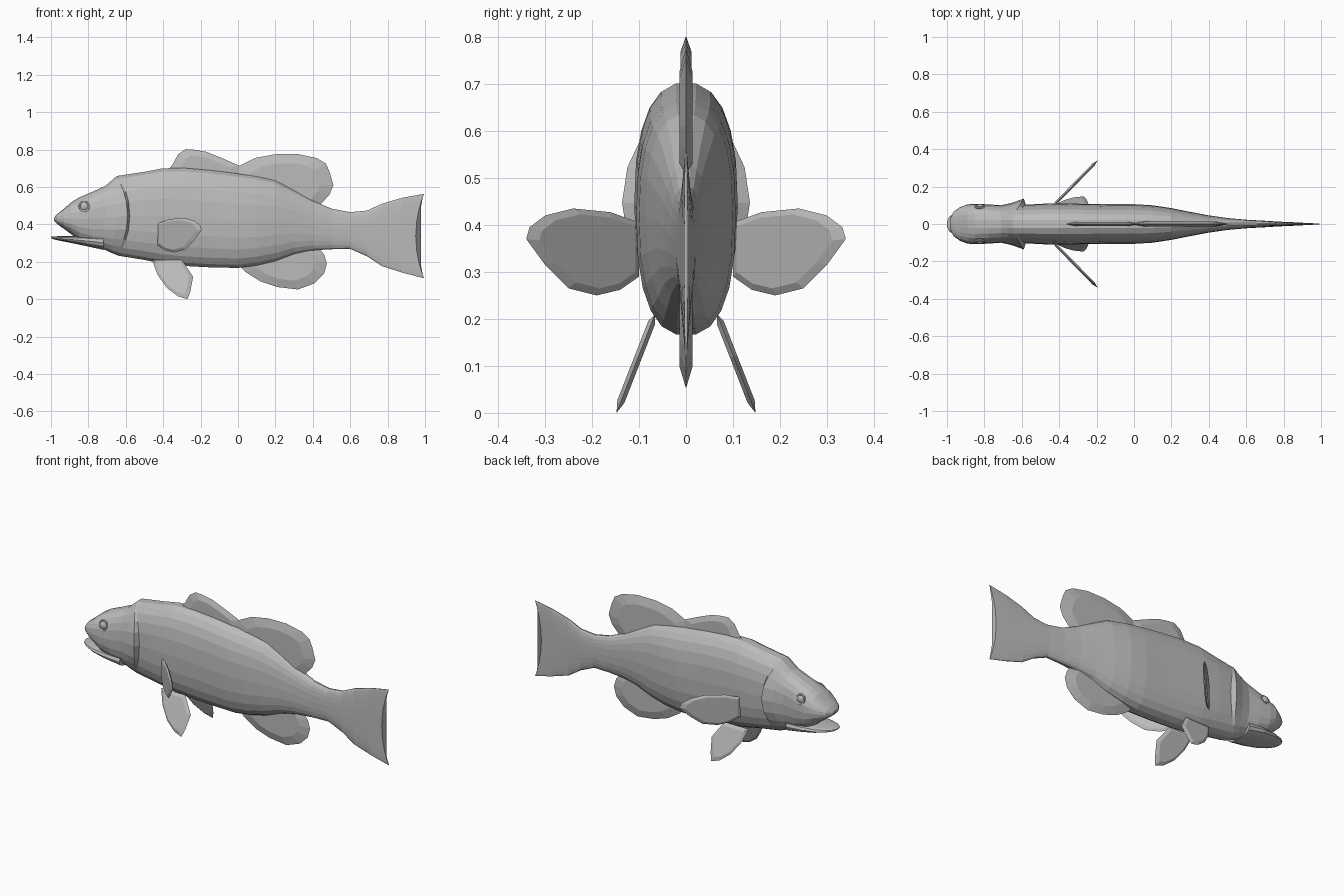
import bpy, bmesh, math
from mathutils import Vector, Matrix

cube = bpy.data.objects.get("Cube")
if cube:
    bpy.data.objects.remove(cube, do_unlink=True)

grey = bpy.data.materials.new("plain grey")
grey.use_nodes = True
grey.diffuse_color = (0.5, 0.5, 0.5, 1)
shader = next(n for n in grey.node_tree.nodes if n.type == "BSDF_PRINCIPLED")
shader.inputs["Base Color"].default_value = grey.diffuse_color


def finish(name, bm):
    """Turn a bmesh into a flat shaded object."""
    bmesh.ops.recalc_face_normals(bm, faces=bm.faces)
    mesh = bpy.data.meshes.new(name)
    bm.to_mesh(mesh)
    bm.free()
    mesh.materials.append(grey)
    obj = bpy.data.objects.new(name, mesh)
    bpy.context.collection.objects.link(obj)
    return obj


def signed_power(value, exponent):
    return math.copysign(abs(value) ** exponent, value)


def loft(name, stations, segments=22, power=0.82):
    """Skin rounded sections: x, bottom, top, half width, bow, flare."""
    bm = bmesh.new()
    rings = []
    for x, bottom, top, width, *extra in stations:
        bow, flare = extra or (0, 0)
        ring = []
        for i in range(segments):
            angle = math.tau * i / segments
            side = signed_power(math.cos(angle), power)
            rise = signed_power(math.sin(angle), power)
            bulge = flare * max(0, 1 - (rise / 0.7) ** 2)
            ring.append(bm.verts.new((
                x + bow * rise * rise,
                side * width + math.copysign(bulge, side),
                (top + bottom) / 2 + rise * (top - bottom) / 2)))
        rings.append(ring)
    for a, b in zip(rings, rings[1:]):
        for i in range(segments):
            j = (i + 1) % segments
            bm.faces.new((a[i], a[j], b[j], b[i]))
    bm.faces.new(rings[0])
    bm.faces.new(rings[-1])
    return finish(name, bm)


def fin(name, outline, root, place, thickness, inset=0.72):
    """Thin-edged blade; place maps outline points into space."""
    bm = bmesh.new()
    points = [Vector(p) for p in outline]
    root = Vector(root)
    rim = [bm.verts.new(place(*p)) for p in points]
    inner = [place(*root.lerp(p, inset)) for p in points]
    # The blade's normal comes from three spread outline points
    count = len(rim)
    a, b, c = (rim[k * count // 3].co for k in range(3))
    offset = (b - a).cross(c - a).normalized() * thickness
    for sign in (1, -1):
        ring = [bm.verts.new(p + offset * sign) for p in inner]
        for i in range(count):
            j = (i + 1) % count
            bm.faces.new((rim[i], rim[j], ring[j], ring[i]))
        bm.faces.new(ring)
    return finish(name, bm)


# Body, with flared gill covers, narrowing into a concave tail fin
loft("body", [
    (-.985, .42, .435, .025),
    (-.965, .40, .457, .065),
    (-.93, .375, .485, .09),
    (-.89, .345, .52, .105),
    (-.85, .31, .545, .108),
    (-.78, .28, .575, .105),
    (-.71, .262, .607, .1),
    (-.65, .247, .633, .102, -.03, .012),
    (-.59, .235, .66, .106, -.06, .03),
    (-.578, .23, .662, .103, -.06, 0),
    (-.5, .208, .683, .108),
    (-.4, .187, .702, .11),
    (-.28, .175, .703, .108),
    (-.15, .168, .692, .106),
    (0, .165, .673, .106),
    (.1, .178, .658, .1),
    (.2, .202, .636, .085),
    (.3, .24, .583, .065),
    (.4, .26, .528, .046),
    (.5, .266, .485, .032),
    (.6, .268, .466, .023),
    (.69, .228, .475, .018),
    (.77, .175, .512, .013),
    (.86, .14, .544, .009, .02, 0),
    (.95, .11, .565, .004, .045, 0),
])

# Lower jaw reaching past the upper lip
loft("lower_jaw", [
    (-.72, .263, .34, .09),
    (-.82, .285, .34, .096),
    (-.9, .302, .337, .086),
    (-.96, .314, .337, .062),
    (-.99, .321, .336, .035),
    (-1, .327, .334, .012),
], segments=14)


def upright(x, z):
    return Vector((x, 0, z))


# Fins on the centre line
fin("front_dorsal_fin",
    [(-.38, .68), (-.35, .72), (-.32, .775), (-.28, .802), (-.24, .8),
     (-.17, .788), (-.08, .752), (.01, .712), (.03, .65)],
    (-.18, .68), upright, 0.012)
fin("rear_dorsal_fin",
    [(-.04, .65), (0, .71), (.09, .755), (.2, .775), (.32, .776), (.42, .755),
     (.47, .725), (.49, .68), (.51, .61), (.49, .56), (.44, .505), (.3, .55)],
    (.25, .6), upright, 0.014)
fin("anal_fin",
    [(0, .19), (.04, .145), (.12, .095), (.21, .065), (.32, .052), (.41, .085),
     (.46, .135), (.475, .19), (.46, .24), (.43, .275), (.25, .24)],
    (.25, .22), upright, 0.014)

# Paired fins and eyes
for label, side in (("left", 1), ("right", -1)):
    def pectoral(y, z):
        return Vector((-.42 + .98 * (y - .11), side * y, z))

    def pelvic(x, z):
        return Vector((x, side * (.148 - .39 * z), z))

    fin(label + "_pectoral_fin",
        [(.1, .29), (.1, .405), (.16, .427), (.24, .435), (.3, .42),
         (.333, .395), (.34, .37), (.3, .315), (.25, .265), (.19, .25), (.14, .262)],
        (.19, .35), pectoral, 0.008, inset=0.85)
    fin(label + "_pelvic_fin",
        [(-.46, .21), (-.43, .13), (-.38, .06), (-.32, .015), (-.27, 0),
         (-.255, .04), (-.24, .12), (-.27, .165), (-.3, .21)],
        (-.35, .12), pelvic, 0.008, inset=0.8)

    # Eyeball inside a raised round lid
    spot = Vector((-.822, side * .093, .495))
    bm = bmesh.new()
    bmesh.ops.create_uvsphere(
        bm, u_segments=12, v_segments=8, radius=0.023,
        matrix=Matrix.Translation(spot) @ Matrix.Diagonal((1, .6, 1, 1)))
    finish(label + "_eye", bm)
    bpy.ops.mesh.primitive_torus_add(
        major_segments=14, minor_segments=6, major_radius=0.026, minor_radius=0.006,
        location=spot, rotation=(math.pi / 2 + side * 0.25, 0, 0))
    lid = bpy.context.object
    lid.name = label + "_eyelid"
    lid.data.materials.append(grey)
